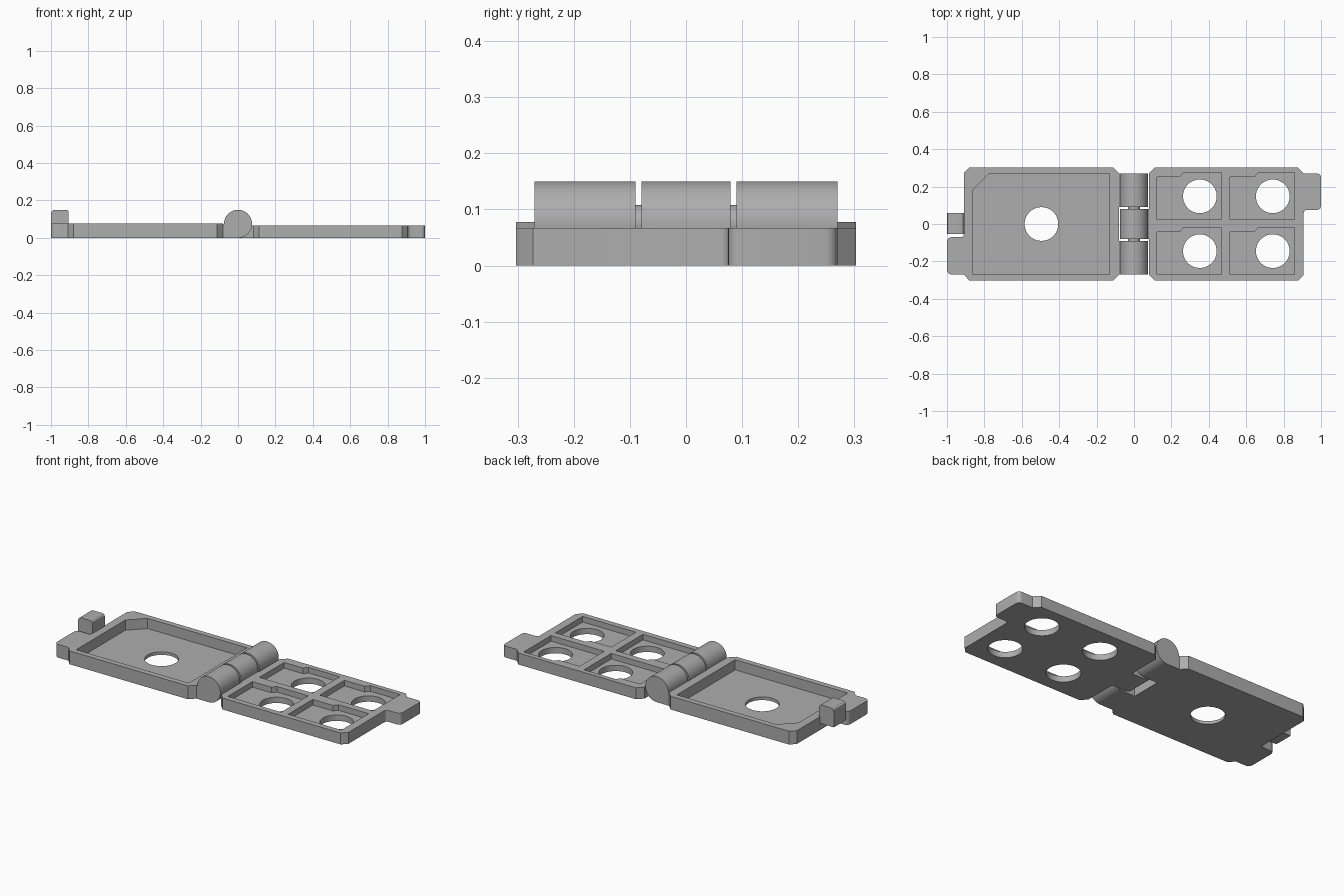
import bpy, bmesh
from math import cos, sin, pi, radians

cube = bpy.data.objects.get("Cube")
if cube:
    bpy.data.objects.remove(cube, do_unlink=True)

grey = bpy.data.materials.new("plain grey")
grey.use_nodes = True
GREY = (0.42, 0.42, 0.42, 1)
grey.diffuse_color = GREY
grey.node_tree.nodes["Principled BSDF"].inputs["Base Color"].default_value = GREY


def outline(corners):
    """Corners are (x, y[, cut[, steps]]): a cut of one step is a chamfer, more steps a fillet."""
    pts = []
    for i, c in enumerate(corners):
        x, y = c[:2]
        cut = c[2] if len(c) > 2 else 0
        steps = c[3] if len(c) > 3 else 1
        if not cut:
            pts.append((x, y))
            continue
        ends = []
        for n in (corners[i - 1], corners[(i + 1) % len(corners)]):
            dx, dy = n[0] - x, n[1] - y
            d = (dx * dx + dy * dy) ** 0.5
            ends.append((x + dx / d * cut, y + dy / d * cut))
        (ax, ay), (bx, by) = ends
        for k in range(steps + 1):
            t = k / steps
            pts.append(((1-t)**2 * ax + 2*t*(1-t) * x + t*t * bx,
                        (1-t)**2 * ay + 2*t*(1-t) * y + t*t * by))
    return pts


def circle(x, y, r, n=64):
    return [(x + r * cos(2*pi*i/n), y + r * sin(2*pi*i/n)) for i in range(n)]


def prism(name, pts, lo, hi, axis="z"):
    """Extrude a flat profile along z, or an x-z profile along y."""
    bm = bmesh.new()
    place = (lambda u, v, w: (u, v, w)) if axis == "z" else (lambda u, v, w: (u, w, v))
    a = [bm.verts.new(place(u, v, lo)) for u, v in pts]
    b = [bm.verts.new(place(u, v, hi)) for u, v in pts]
    bm.faces.new(a)
    bm.faces.new(b)
    for i in range(len(pts)):
        j = (i + 1) % len(pts)
        bm.faces.new((a[i], a[j], b[j], b[i]))
    bmesh.ops.recalc_face_normals(bm, faces=bm.faces)
    mesh = bpy.data.meshes.new(name)
    bm.to_mesh(mesh)
    bm.free()
    mesh.materials.append(grey)
    obj = bpy.data.objects.new(name, mesh)
    bpy.context.collection.objects.link(obj)
    return obj


def activate(obj):
    bpy.ops.object.select_all(action="DESELECT")
    obj.select_set(True)
    bpy.context.view_layer.objects.active = obj


def cut(obj, pts, lo, hi):
    cutter = prism("cutter", pts, lo, hi)
    cutter.hide_render = True
    mod = obj.modifiers.new("cut", "BOOLEAN")
    mod.operation, mod.solver, mod.object = "DIFFERENCE", "EXACT", cutter
    activate(obj)
    bpy.ops.object.modifier_apply(modifier=mod.name)
    bpy.data.objects.remove(cutter, do_unlink=True)


def smooth(obj):
    activate(obj)
    bpy.ops.object.shade_smooth_by_angle(angle=radians(30))


HOLE = 0.09

# Lid leaf with corner tab, one large recess and a hole
lid = prism("lid_leaf", outline([
    (-0.91, -0.27), (-0.88, -0.303), (-0.08, -0.303, 0.033), (-0.08, 0.303, 0.033),
    (-0.91, 0.303, 0.03), (-0.91, -0.07, 0.015, 4), (-1.0, -0.07, 0.03, 6),
    (-1.0, -0.27, 0.03, 6)]), 0, 0.078)
cut(lid, outline([(-0.86, -0.27), (-0.13, -0.27), (-0.13, 0.27), (-0.86, 0.27, 0.085)]), 0.018, 0.2)
cut(lid, circle(-0.495, 0, HOLE), -0.1, 0.1)
smooth(lid)

# Base leaf with corner tab and four stepped pockets
base = prism("base_leaf", outline([
    (0.08, -0.303, 0.033), (0.907, -0.303, 0.03), (0.907, 0.075, 0.02, 4),
    (1.0, 0.075, 0.025, 6), (1.0, 0.27, 0.025, 6), (0.907, 0.27),
    (0.875, 0.303), (0.08, 0.303, 0.033)]), 0, 0.067)
for bottom in (0.023, -0.27):
    for left, step, hole_x in ((0.123, 0.245, 0.352), (0.514, 0.645, 0.742)):
        right, top = left + 0.345, bottom + 0.252
        cut(base, [(left, bottom), (right, bottom), (right, top), (step + 0.02, top),
                   (step, top - 0.024), (left, top - 0.024)], 0.034, 0.2)
        cut(base, circle(hole_x, bottom + 0.125, HOLE), -0.1, 0.1)
smooth(base)


# Hinge knuckles: a barrel with a solid arm reaching its leaf
def knuckle(name, lo, hi, side, arm_top, r=0.075):
    arc = [(r * cos(a), r + r * sin(a)) for a in
           (-pi/2 + 1.5 * pi * i / 48 for i in range(49))]
    profile = [(-0.085, 0)] + arc + [(-r, arm_top), (-0.085, arm_top)]
    if arm_top >= r:
        profile.remove((-r, arm_top))
    smooth(prism(name, [(-side * x, z) for x, z in profile], lo, hi, "y"))


knuckle("front_knuckle", -0.27, -0.09, -1, 0.0752)
knuckle("middle_knuckle", -0.079, 0.079, 1, 0.067)
knuckle("back_knuckle", 0.09, 0.27, -1, 0.0752)
smooth(prism("hinge_pin", circle(0, 0.075, 0.033, 32), -0.2, 0.2, "y"))

# Latch hook on the free end of the lid
latch = prism("latch_hook", outline([
    (-1.0, 0.04), (-0.905, 0.04), (-0.905, 0.15, 0.018, 3), (-1.0, 0.15, 0.022, 3)]),
    -0.053, 0.06, "y")
smooth(latch)
